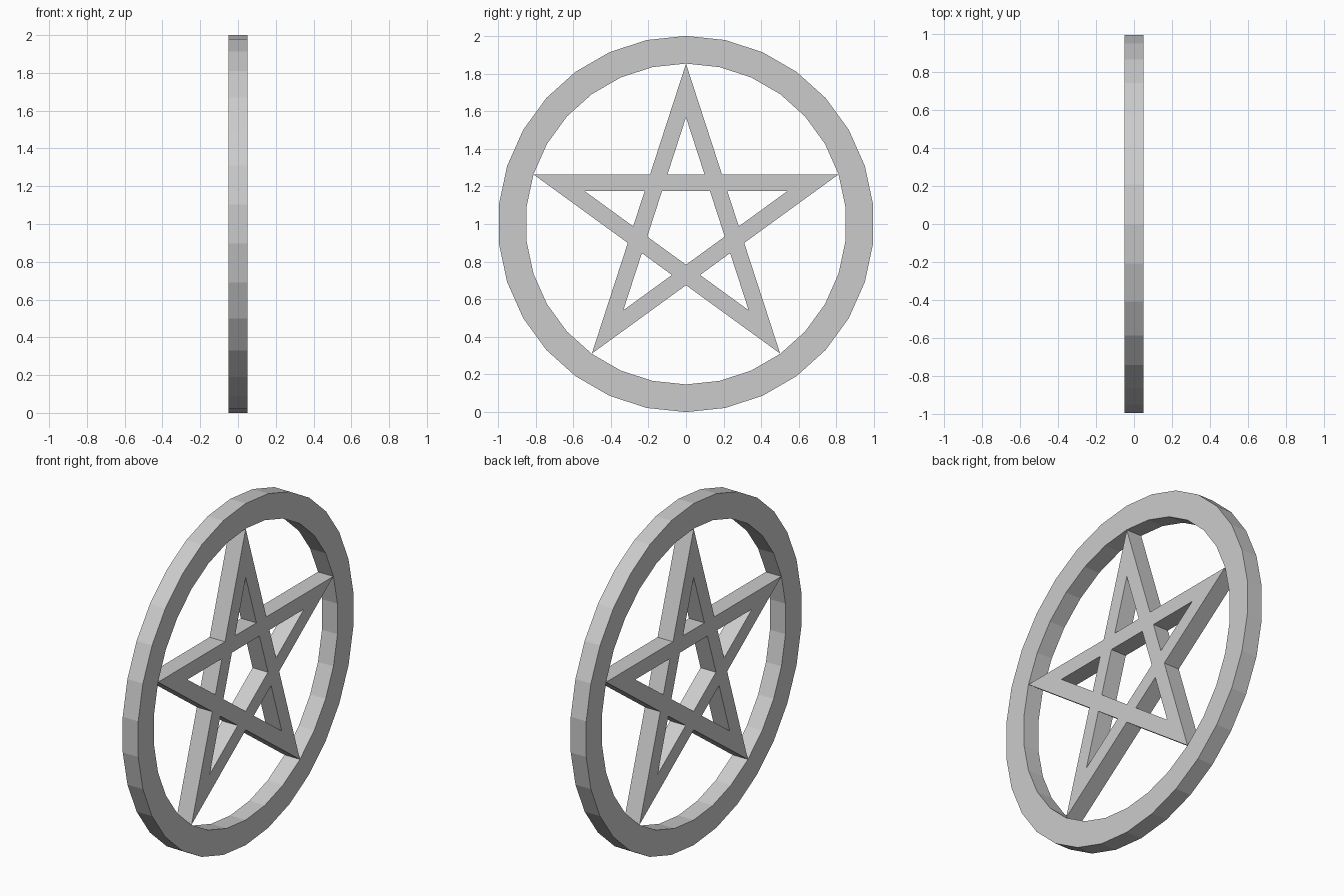
import bpy, bmesh
from math import sin, cos, radians
from mathutils import Matrix

if "Cube" in bpy.data.objects:
    bpy.data.objects.remove(bpy.data.objects["Cube"])

DEPTH = 0.1          # thickness along x
CENTRE_Z = 1.0
TIP_R = 0.852        # star tip radius, meets the ring's inner corners
BAR = 0.088          # star bar width


def polar(r, deg):
    """Point at radius r, angle measured from straight up."""
    return (r * sin(radians(deg)), r * cos(radians(deg)))


def polygon(r, n, start=0):
    return [polar(r, start + 360 * i / n) for i in range(n)]


def plate(name, loops):
    """Extrude a flat outline with holes into a plate standing in the YZ plane."""
    curve = bpy.data.curves.new(name + "_profile", 'CURVE')
    curve.dimensions = '2D'
    curve.fill_mode = 'BOTH'
    curve.extrude = DEPTH / 2
    for pts in loops:
        s = curve.splines.new('POLY')
        s.points.add(len(pts) - 1)
        for p, (a, b) in zip(s.points, pts):
            p.co = (a, b, 0, 1)
        s.use_cyclic_u = True
    tmp = bpy.data.objects.new(name + "_profile", curve)
    bpy.context.collection.objects.link(tmp)
    dg = bpy.context.evaluated_depsgraph_get()
    mesh = bpy.data.meshes.new_from_object(tmp.evaluated_get(dg))
    bpy.data.objects.remove(tmp)

    # profile x -> world y, profile y -> world z, depth -> world x
    turn = Matrix(((0, 0, 1, 0), (1, 0, 0, 0), (0, 1, 0, CENTRE_Z), (0, 0, 0, 1)))
    bm = bmesh.new()
    bm.from_mesh(mesh)
    bm.transform(turn)
    bmesh.ops.remove_doubles(bm, verts=bm.verts, dist=1e-4)
    bmesh.ops.dissolve_limit(bm, angle_limit=radians(1), verts=bm.verts, edges=bm.edges)
    bmesh.ops.recalc_face_normals(bm, faces=bm.faces)
    for f in bm.faces:
        f.smooth = False
    bm.to_mesh(mesh)
    bm.free()
    mesh.name = name
    ob = bpy.data.objects.new(name, mesh)
    bpy.context.collection.objects.link(ob)
    return ob


# 30-sided outer ring
plate("ring", [polygon(1.0, 30), polygon(0.853, 30)])

# Five-pointed star: outline, central pentagon hole, five tip holes
apothem = TIP_R * sin(radians(18))           # centre to outer edge of a bar
valley = apothem / cos(radians(36))
outline = []
for k in range(5):
    outline += [polar(TIP_R, 72 * k), polar(valley, 72 * k + 36)]
holes = [polygon((apothem - BAR) / cos(radians(36)), 5, 36)]

# Each tip hole sits between two bars, on the outer edge of the crossing bar
apex = TIP_R - BAR / sin(radians(18))
half = (apex - apothem) * sin(radians(18)) / cos(radians(18))
for k in range(5):
    c, s = cos(radians(72 * k)), sin(radians(72 * k))
    tri = [(0, apex), (half, apothem), (-half, apothem)]
    holes.append([(x * c + y * s, -x * s + y * c) for x, y in tri])
plate("star", [outline] + holes)
